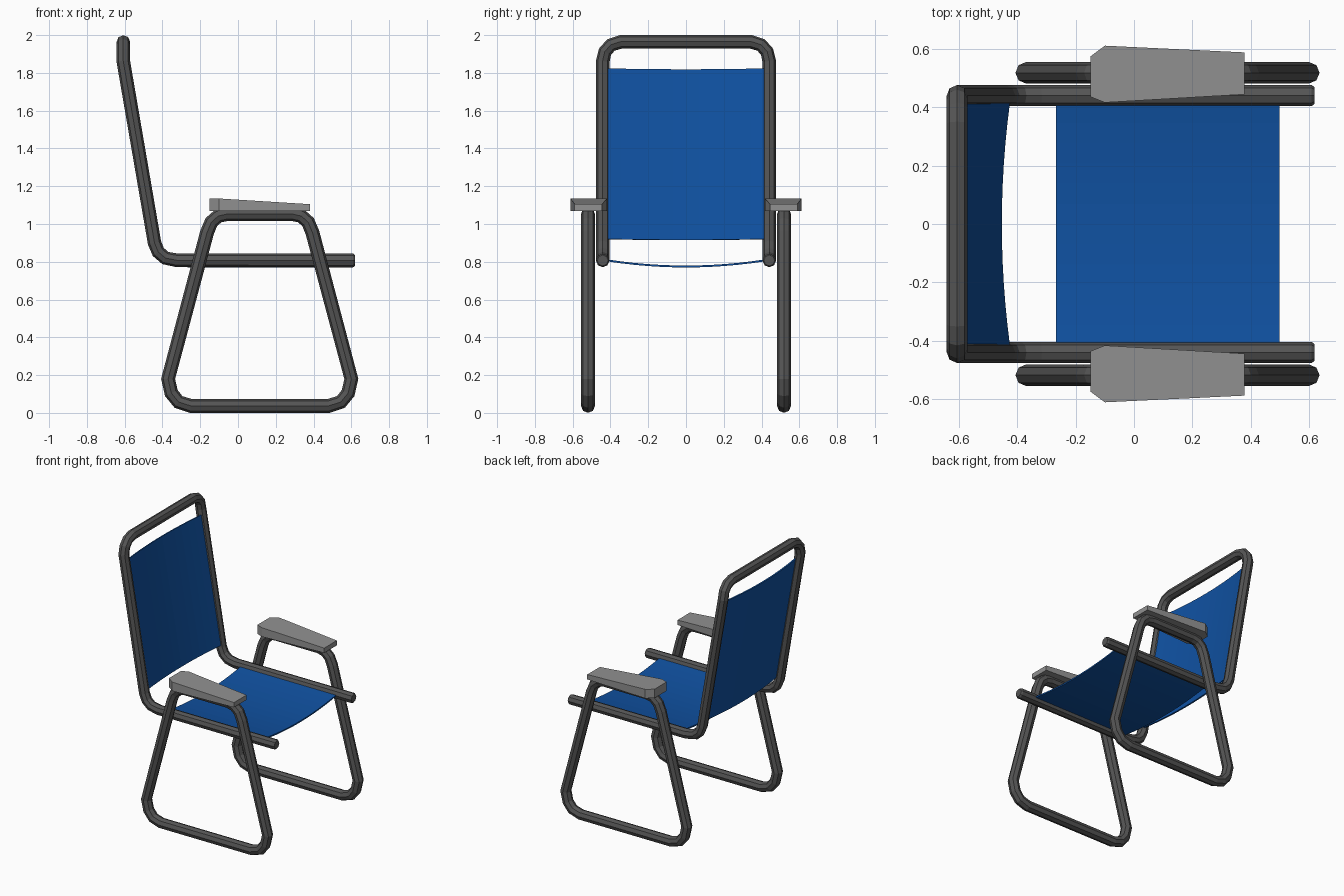
import bpy, bmesh, math
from mathutils import Vector, Matrix

if "Cube" in bpy.data.objects:
    bpy.data.objects.remove(bpy.data.objects["Cube"])


def material(name, rgb):
    m = bpy.data.materials.new(name)
    m.diffuse_color = (*rgb, 1)
    m.use_nodes = True
    m.node_tree.nodes["Principled BSDF"].inputs["Base Color"].default_value = m.diffuse_color
    return m


STEEL = material("dark grey tube", (0.09, 0.09, 0.09))
FABRIC = material("blue fabric", (0.005, 0.083, 0.36))
PLASTIC = material("light grey plastic", (0.285, 0.285, 0.285))


def make_object(name, bm, mat):
    bmesh.ops.recalc_face_normals(bm, faces=bm.faces)
    me = bpy.data.meshes.new(name)
    bm.to_mesh(me)
    bm.free()
    me.materials.append(mat)
    ob = bpy.data.objects.new(name, me)
    bpy.context.collection.objects.link(ob)
    return ob


def tube(name, pts, r, closed, mat, sides=8):
    """Sweep a ring along a path, mitred at each bend."""
    pts = [Vector(p) for p in pts]
    n = len(pts)
    bm = bmesh.new()
    rings, normal = [], Vector((0, 0, 1))
    for i, p in enumerate(pts):
        a = pts[i - 1] if (closed or i > 0) else None
        b = pts[(i + 1) % n] if (closed or i < n - 1) else None
        d_in = (p - a).normalized() if a else (b - p).normalized()
        d_out = (b - p).normalized() if b else d_in
        t = (d_in + d_out).normalized()
        if i == 0:
            normal = (normal - t * normal.dot(t)).normalized()
        else:
            normal = prev_t.rotation_difference(t) @ normal
        prev_t = t
        side = t.cross(normal)
        rad = r * (0.8 if not closed and i in (0, n - 1) else 1)
        rings.append([bm.verts.new(p + rad * (math.cos(k * math.tau / sides) * normal
                      + math.sin(k * math.tau / sides) * side)) for k in range(sides)])
    for i in range(n if closed else n - 1):
        A, B = rings[i], rings[(i + 1) % n]
        for k in range(sides):
            j = (k + 1) % sides
            bm.faces.new((A[k], A[j], B[j], B[k]))
    if not closed:
        bm.faces.new(rings[0])
        bm.faces.new(rings[-1])
    return make_object(name, bm, mat)


def sling(name, start, end, sag, mat, half=0.415, thick=0.01, segs=12):
    """Fabric panel stretched between two tubes, bowed by the sag vector."""
    start, end, sag = Vector(start), Vector(end), Vector(sag)
    off = sag.normalized() * thick / 2
    bm = bmesh.new()
    rows = []
    for i in range(segs + 1):
        u = -1 + 2 * i / segs
        c = Vector((0, u * half, 0)) + sag * (1 - u * u)
        rows.append([bm.verts.new(q + c) for q in (start - off, end - off, end + off, start + off)])
    for A, B in zip(rows, rows[1:]):
        for k in range(4):
            j = (k + 1) % 4
            bm.faces.new((A[k], A[j], B[j], B[k]))
    bm.faces.new(rows[0])
    bm.faces.new(rows[-1])
    return make_object(name, bm, mat)


# Seat and back frame: one bent tube, half the path mirrored across y
Y, ZS, XB = 0.441, 0.807, -0.607
half_path = [(0.62, Y, ZS), (0.61, Y, ZS), (-0.32, Y, ZS), (-0.385, Y, 0.82),
             (-0.422, Y, 0.852), (-0.442, Y, 0.9), (XB, Y, 1.86),
             (XB, Y - 0.012, 1.912), (XB, Y - 0.044, 1.948), (XB, Y - 0.095, 1.964)]
tube("seat_back_frame", half_path + [(x, -y, z) for x, y, z in reversed(half_path)],
     0.036, False, STEEL)

# Fabric panels
sling("seat_fabric", (-0.267, 0, 0.807), (0.5, 0, 0.807), (0, 0, -0.032), FABRIC)
tilt = Vector((-0.985, 0, -0.171))
sling("back_fabric", (-0.431, 0, 0.92), (-0.588, 0, 1.823), tilt * 0.028, FABRIC)

# Leg loops and armrests on both sides
XC = 0.115
leg_half = [(0.365, 0.037), (0.43, 0.058), (0.468, 0.105), (0.485, 0.18),
            (0.279, 0.955), (0.256, 1.01), (0.22, 1.042), (0.172, 1.053)]
arm_outline = [(-0.15, -0.08), (-0.10, -0.1), (0.38, -0.072),
               (0.38, 0.072), (-0.10, 0.095), (-0.15, 0.058)]
for s, tag in ((1, "left"), (-1, "right")):
    loop = [(XC + x, s * 0.519, z) for x, z in leg_half]
    loop += [(XC - x, s * 0.519, z) for x, z in reversed(leg_half)]
    tube("leg_loop_" + tag, loop, 0.037, True, STEEL)

    bm = bmesh.new()
    low = [bm.verts.new((x, s * (0.517 + y), 1.07)) for x, y in arm_outline]
    top = [bm.verts.new((x, s * (0.517 + y), 1.135 - 0.03 * min(1, max(0, (x + 0.1) / 0.48))))
           for x, y in arm_outline]
    bm.faces.new(low)
    bm.faces.new(top)
    for k in range(6):
        j = (k + 1) % 6
        bm.faces.new((low[k], low[j], top[j], top[k]))
    make_object("armrest_" + tag, bm, PLASTIC)
